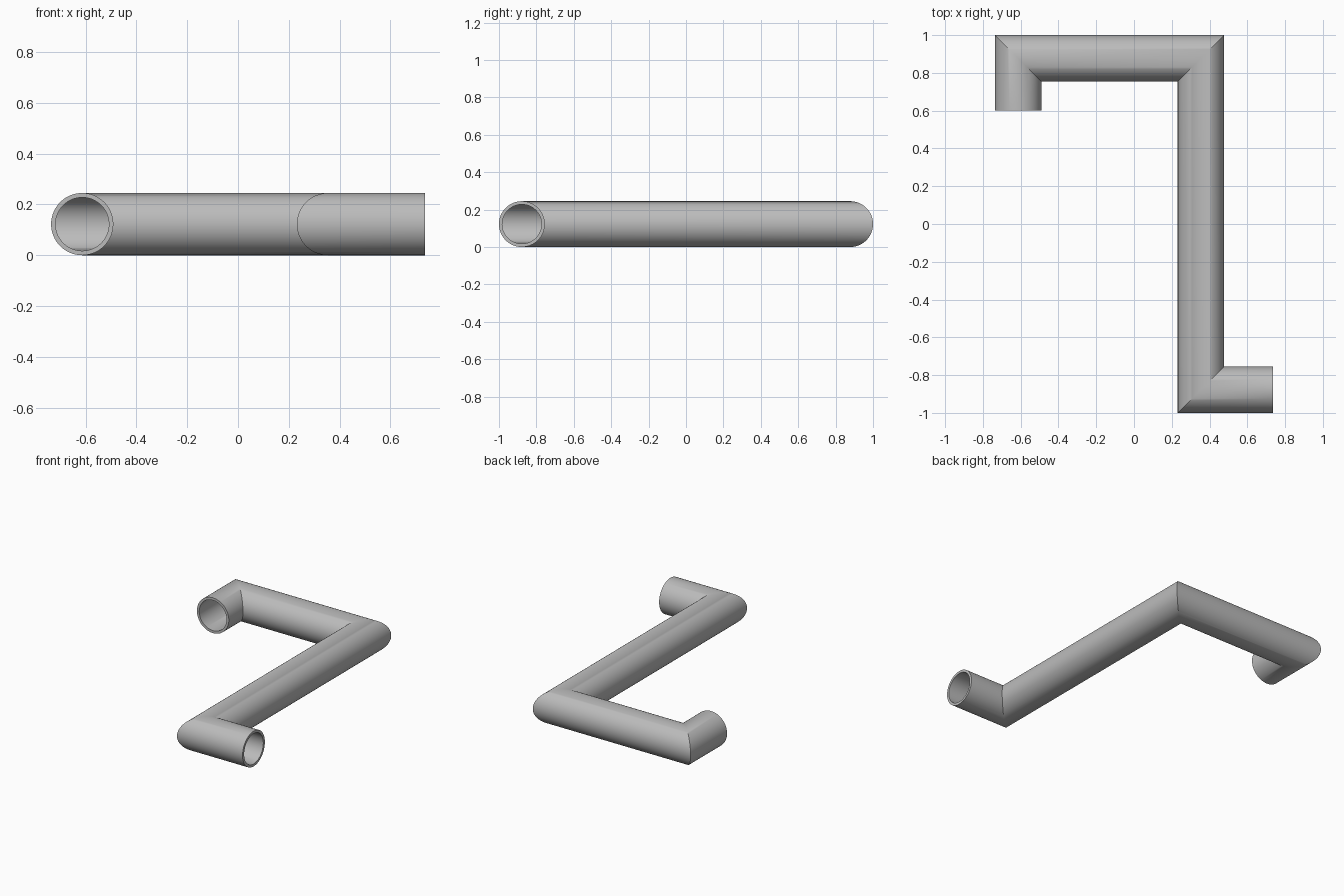
import bpy
import bmesh
from math import cos, sin, tau, radians
from mathutils import Vector

if "Cube" in bpy.data.objects:
    bpy.data.objects.remove(bpy.data.objects["Cube"], do_unlink=True)

OUTER, INNER, SIDES = 0.1225, 0.105, 64

# Centre line of the pipe, from the front-facing mouth to the side-facing mouth
path = [Vector((x, y, OUTER)) for x, y in
        ((-0.613, 0.6), (-0.613, 0.8775), (0.354, 0.8775), (0.354, -0.8775), (0.735, -0.8775))]

# Plain grey material
grey = bpy.data.materials.new("pipe grey")
grey.use_nodes = True
colour = (0.5, 0.5, 0.5, 1)
grey.diffuse_color = colour
grey.node_tree.nodes["Principled BSDF"].inputs["Base Color"].default_value = colour


def mitred_rings(bm, radius):
    """One ring per path point, stretched along the mitre at each corner."""
    rings = []
    for i, point in enumerate(path):
        before = (point - path[max(i - 1, 0)]).normalized()
        after = (path[min(i + 1, len(path) - 1)] - point).normalized()
        up = Vector((0, 0, 1))
        # Sum of the side directions of both runs points along the mitre
        across = (before + after).cross(up)
        rings.append([bm.verts.new(point + radius * (cos(tau * k / SIDES) * across
                                                     + sin(tau * k / SIDES) * up))
                      for k in range(SIDES)])
    return rings


def bridge(bm, a, b):
    for k in range(SIDES):
        n = (k + 1) % SIDES
        bm.faces.new((a[k], a[n], b[n], b[k]))


# Pipe: outer wall, bore, and a flat rim at each mouth
bm = bmesh.new()
outer, inner = mitred_rings(bm, OUTER), mitred_rings(bm, INNER)
for wall in (outer, inner):
    for a, b in zip(wall, wall[1:]):
        bridge(bm, a, b)
for end in (0, -1):
    bridge(bm, outer[end], inner[end])
bmesh.ops.recalc_face_normals(bm, faces=bm.faces)

mesh = bpy.data.meshes.new("bent_pipe")
bm.to_mesh(mesh)
bm.free()
mesh.materials.append(grey)
pipe = bpy.data.objects.new("bent_pipe", mesh)
bpy.context.collection.objects.link(pipe)

bpy.ops.object.select_all(action="DESELECT")
pipe.select_set(True)
bpy.context.view_layer.objects.active = pipe
bpy.ops.object.shade_smooth_by_angle(angle=radians(30))
